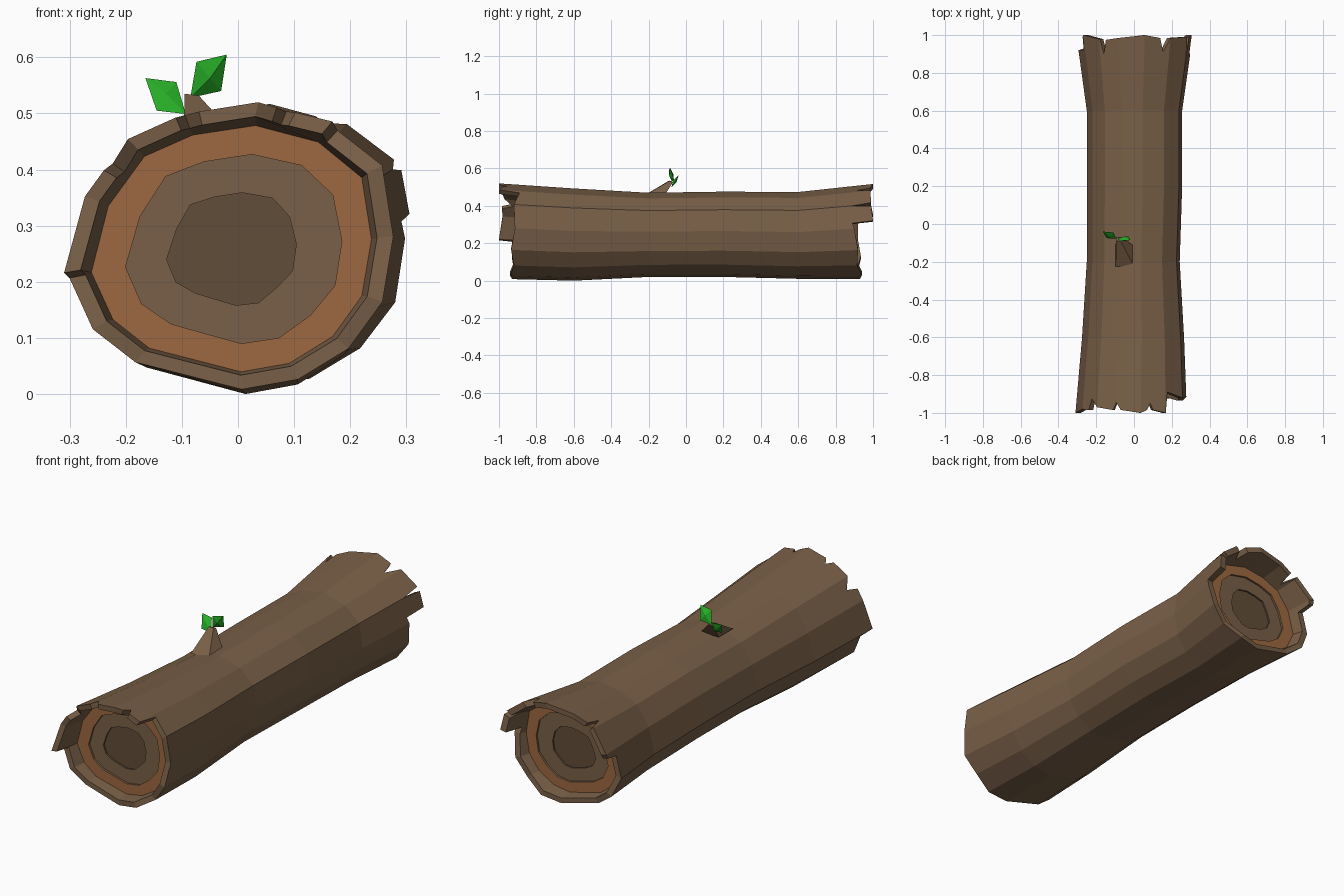
import bpy, bmesh, math
from mathutils import Vector

if "Cube" in bpy.data.objects:
    bpy.data.objects.remove(bpy.data.objects["Cube"])

def mat(name, rgb):
    m = bpy.data.materials.new(name)
    m.diffuse_color = (*rgb, 1)
    m.use_nodes = True
    m.node_tree.nodes["Principled BSDF"].inputs["Base Color"].default_value = m.diffuse_color
    return m

BARK = mat("bark", (0.19, 0.115, 0.063))
SAP = mat("sapwood", (0.34, 0.14, 0.052))
RING = mat("ring_wood", (0.19, 0.115, 0.063))
CORE = mat("core_wood", (0.12, 0.075, 0.04))
LEAF = mat("leaf_green", (0.02, 0.42, 0.02))

def make(name, bm, mats):
    bmesh.ops.recalc_face_normals(bm, faces=bm.faces)
    me = bpy.data.meshes.new(name)
    bm.to_mesh(me)
    bm.free()
    for m in mats:
        me.materials.append(m)
    ob = bpy.data.objects.new(name, me)
    bpy.context.collection.objects.link(ob)
    return ob

# Cross-section of the trunk, from the bottom round by the right side
PROFILE = [(0, .0), (.1, .018), (.19, .075), (.25, .16), (.27, .28), (.25, .41), (.16, .485),
           (.03, .52), (-.1, .5), (-.2, .455), (-.275, .35), (-.31, .21), (-.265, .11), (-.19, .05)]
N = len(PROFILE)
# Stations: y, left x, right x, bottom z, top z
STATIONS = [(-1, -.31, .28, .01, .52), (-.6, -.275, .265, 0, .493), (-.2, -.25, .242, .02, .47),
            (.2, -.25, .255, .02, .476), (.6, -.25, .255, .01, .474), (1, -.305, .312, .01, .517)]

def point(u, y, k=1.0):
    """Point on the trunk surface at profile position u and length y, shrunk by k."""
    for a, b in zip(STATIONS, STATIONS[1:]):
        if y <= b[0]:
            break
    t = (y - a[0]) / (b[0] - a[0])
    _, xl, xr, zb, zt = [p + (q - p) * t for p, q in zip(a, b)]
    i, f = int(u) % N, u - int(u)
    p, q = PROFILE[i], PROFILE[(i + 1) % N]
    x = xl + (p[0] + (q[0] - p[0]) * f + .31) / .58 * (xr - xl)
    z = zb + (p[1] + (q[1] - p[1]) * f) / .52 * (zt - zb)
    cx, cz = (xl + xr) / 2, (zb + zt) / 2
    return Vector((cx + (x - cx) * k, y, cz + (z - cz) * k))

# Broken rims: profile position, distance from the middle
FRONT = [(0, .93), (1, .94), (2, .92), (3, .935), (4, .915), (5, .92), (5.88, .89), (6, 1), (6.5, .985),
         (6.62, .95), (6.75, .985), (7, 1), (7.8, .985), (8, .945), (8.15, .985), (9, .97), (9.4, .925),
         (9.55, .985), (10, .98), (11, 1), (11.06, .92), (12, .93), (13, .92)]
BACK = [(0, .93), (1, .94), (2, .915), (3, .92), (4, .9), (4.25, .89), (4.3, 1), (4.92, .99), (5, .89),
        (5.12, .99), (6, .985), (6.25, .91), (6.4, .985), (7, 1), (8, .985), (8.65, .975), (8.8, .9),
        (8.95, .98), (9, .98), (10, 1), (10.15, .99), (10.22, .92), (11, .92), (12, .935), (13, .92)]
DISC_Y, DISC_K = .87, .87

# Bark shell with jagged, thick ends
bm = bmesh.new()
rings = [[bm.verts.new(point(i, s[0])) for i in range(N)] for s in STATIONS[1:-1]]
for a, b in zip(rings, rings[1:]):
    for i in range(N):
        j = (i + 1) % N
        bm.faces.new((a[i], a[j], b[j], b[i]))
for side, rim, base in ((-1, FRONT, rings[0]), (1, BACK, rings[-1])):
    outer = [bm.verts.new(point(u, side * d)) for u, d in rim]
    inner = [bm.verts.new(point(u, side * d, .9)) for u, d in rim]
    well = [bm.verts.new(point(i, side * DISC_Y, DISC_K)) for i in range(N)]
    M = len(rim)
    for k in range(M):
        n = (k + 1) % M
        bm.faces.new((outer[k], outer[n], inner[n], inner[k]))
    for i in range(N):
        j = (i + 1) % N
        ks = [k for k, (u, d) in enumerate(rim) if i <= u <= i + 1]
        if j == 0:
            ks.append(0)
        bm.faces.new([base[j], base[i]] + [outer[k] for k in ks])
        bm.faces.new([well[j], well[i]] + [inner[k] for k in ks])
make("bark", bm, [BARK])

# Sawn end discs with stepped growth rings
def end_grain(name, side):
    bm = bmesh.new()
    def loop(k, depth, dx=0, dz=0, wob=0):
        out = []
        for i in range(N):
            p = point(i, side * DISC_Y, DISC_K * (k + wob * math.sin(i * 2.3)))
            out.append(bm.verts.new((p.x + dx, side * (DISC_Y - depth), p.z + dz)))
        return out
    loops = [loop(1, 0), loop(.77, 0, .004, 0, .012), loop(.77, .01, .004, 0, .012),
             loop(.46, .01, 0, 0, .015), loop(.46, .018, 0, 0, .015)]
    for n, (a, b) in enumerate(zip(loops, loops[1:])):
        for i in range(N):
            j = (i + 1) % N
            bm.faces.new((a[i], a[j], b[j], b[i])).material_index = (0, 1, 1, 2)[n]
    core = bm.faces.new(loops[-1])
    core.material_index = 2
    ob = make(name, bm, [SAP, RING, CORE])
    if ob.data.polygons[-1].normal.y * side < 0:
        ob.data.flip_normals()

end_grain("front_end_grain", -1)
end_grain("back_end_grain", 1)

# Broken twig stub
bm = bmesh.new()
low = [bm.verts.new(p) for p in ((-.097, -.225, .455), (0, -.225, .455), (0, -.115, .455), (-.097, -.115, .455))]
top = [bm.verts.new(p) for p in ((-.095, -.09, .535), (-.07, -.09, .532), (-.07, -.07, .527), (-.095, -.07, .527))]
for i in range(4):
    j = (i + 1) % 4
    bm.faces.new((low[i], low[j], top[j], top[i]))
bm.faces.new(low[::-1])
bm.faces.new(top)
make("twig_stub", bm, [BARK])

# Folded diamond leaves
def leaf(name, base, side_a, tip, side_b, thick):
    bm = bmesh.new()
    pts = [Vector(p) for p in (base, side_a, tip, side_b)]
    mid = sum(pts, Vector()) / 4
    nrm = (pts[2] - pts[0]).cross(pts[3] - pts[1]).normalized() * thick
    vs = [bm.verts.new(p) for p in pts]
    for c in (mid + nrm, mid - nrm):
        cv = bm.verts.new(c)
        for i in range(4):
            bm.faces.new((vs[i], vs[(i + 1) % 4], cv))
    make(name, bm, [LEAF])

leaf("left_leaf", (-.093, -.078, .499), (-.145, -.075, .505), (-.165, -.04, .563), (-.11, -.045, .556), .01)
leaf("right_leaf", (-.085, -.075, .528), (-.03, -.065, .54), (-.02, -.085, .605), (-.074, -.09, .592), .012)
